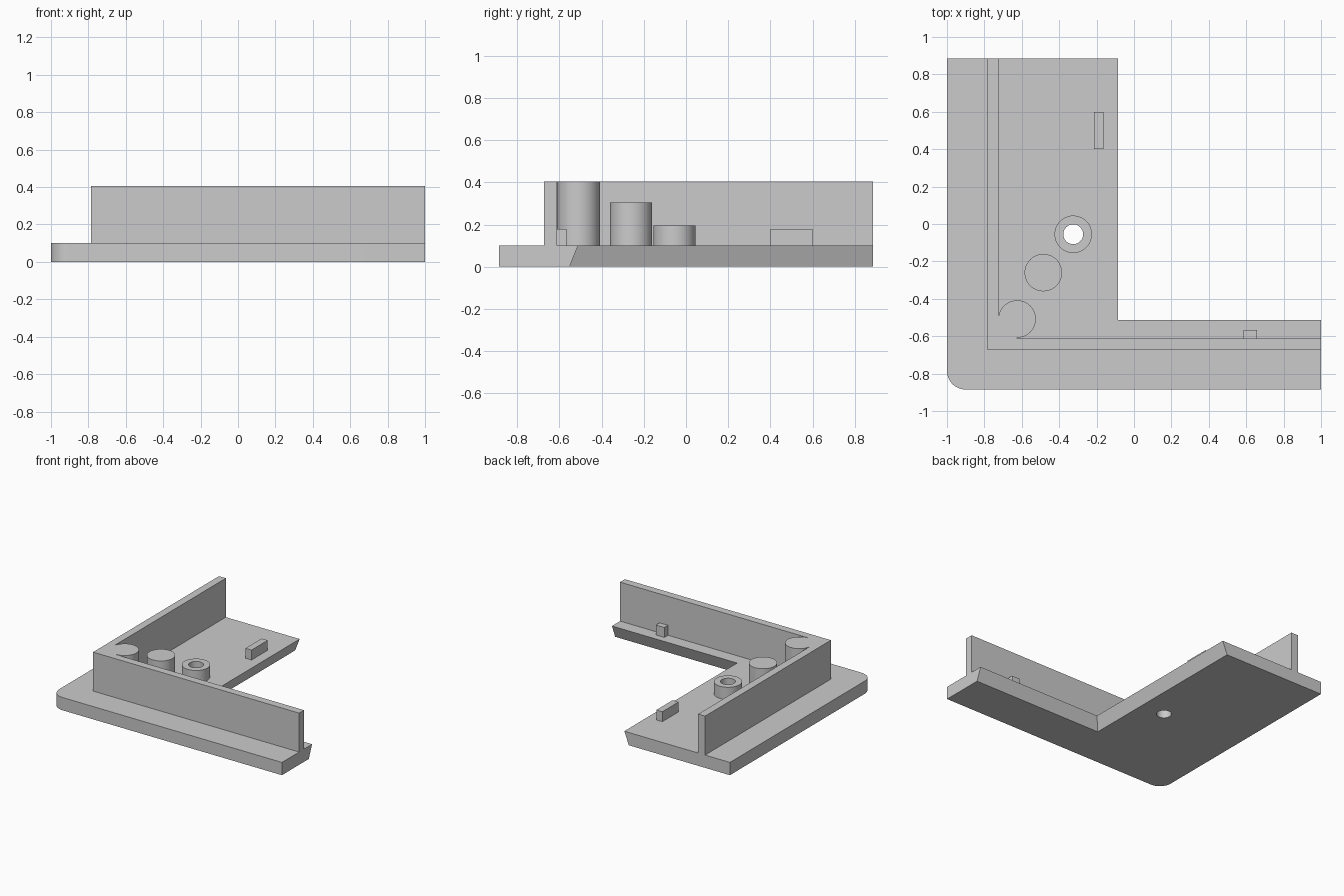
import bpy, bmesh, math
from mathutils import Vector

cube = bpy.data.objects.get("Cube")
if cube:
    bpy.data.objects.remove(cube, do_unlink=True)

grey = bpy.data.materials.new("plain grey")
grey.use_nodes = True
COLOUR = (0.6, 0.6, 0.6, 1)
grey.diffuse_color = COLOUR
grey.node_tree.nodes["Principled BSDF"].inputs["Base Color"].default_value = COLOUR

BASE_TOP = 0.1
WALL_TOP = 0.405


def loft(name, rings, cyclic=False):
    """Join matching rings of points; cap the ends or close the loop."""
    bm = bmesh.new()
    loops = [[bm.verts.new(p) for p in ring] for ring in rings]
    n = len(loops[0])
    pairs = list(zip(loops, loops[1:]))
    if cyclic:
        pairs.append((loops[-1], loops[0]))
    else:
        bm.faces.new(loops[0])
        bm.faces.new(loops[-1])
    for a, b in pairs:
        for i in range(n):
            j = (i + 1) % n
            bm.faces.new((a[i], a[j], b[j], b[i]))
    bmesh.ops.recalc_face_normals(bm, faces=bm.faces)
    mesh = bpy.data.meshes.new(name)
    bm.to_mesh(mesh)
    bm.free()
    mesh.materials.append(grey)
    obj = bpy.data.objects.new(name, mesh)
    bpy.context.collection.objects.link(obj)
    return obj


def flat(points, z):
    return [(x, y, z) for x, y in points]


def circle(cx, cy, r, z, n=48):
    return [(cx + r * math.cos(math.tau * i / n),
             cy + r * math.sin(math.tau * i / n), z) for i in range(n)]


def prism(name, points, z0, z1):
    return loft(name, [flat(points, z0), flat(points, z1)])


def box(name, x0, x1, y0, y1, z0, z1):
    return prism(name, [(x0, y0), (x1, y0), (x1, y1), (x0, y1)], z0, z1)


def smooth(obj):
    bpy.ops.object.select_all(action='DESELECT')
    obj.select_set(True)
    bpy.context.view_layer.objects.active = obj
    bpy.ops.object.shade_smooth_by_angle(angle=math.radians(30))


# L-shaped base plate: one rounded corner, undercut inner edges
def base_outline(undercut):
    r = 0.1
    corner = [(-1 + r - r * math.cos(a), -0.885 + r - r * math.sin(a))
              for a in (math.pi / 2 * i / 12 for i in range(13))]
    ix, iy = -0.085 - undercut, -0.512 - undercut
    return corner + [(1, -0.885), (1, iy), (ix, iy), (ix, 0.885), (-1, 0.885)]


base = loft("base_plate", [flat(base_outline(0.04), 0), flat(base_outline(0), BASE_TOP)])

# Screw hole through base and hollow post
hx, hy, hr = -0.325, -0.055, 0.053
cutter = loft("hole_cutter", [circle(hx, hy, hr, -0.1), circle(hx, hy, hr, 0.3)])
cutter.hide_render = True
cutter.hide_viewport = True
cutter.display_type = 'WIRE'
cut = base.modifiers.new("screw_hole", 'BOOLEAN')
cut.operation = 'DIFFERENCE'
cut.solver = 'EXACT'
cut.object = cutter
bpy.context.view_layer.update()
cut_mesh = bpy.data.meshes.new_from_object(
    base.evaluated_get(bpy.context.evaluated_depsgraph_get()))
base.modifiers.clear()
base.data = cut_mesh
bpy.data.objects.remove(cutter, do_unlink=True)
smooth(base)

post_top = 0.195
smooth(loft("hollow_post", [circle(hx, hy, 0.1, BASE_TOP), circle(hx, hy, 0.1, post_top),
                            circle(hx, hy, hr, post_top), circle(hx, hy, hr, BASE_TOP)],
            cyclic=True))

# L-shaped upright wall
prism("corner_wall", [(-0.785, -0.672), (1, -0.672), (1, -0.612), (-0.725, -0.612),
                      (-0.725, 0.885), (-0.785, 0.885)], BASE_TOP, WALL_TOP)

# Tall post blended into the wall corner, as one outline
px, py, pr = -0.625, -0.508, 0.1
arc = [(px + pr * math.cos(a), py + pr * math.sin(a))
       for a in (-math.pi / 2 + 1.5 * math.pi * i / 36 for i in range(37))]
arc = [(x, y) for x, y in arc if not (x < px and y < py)]
smooth(prism("corner_post", arc + [(-0.726, -0.613), (px, -0.613)], BASE_TOP, WALL_TOP))

# Middle post
smooth(loft("middle_post", [circle(-0.485, -0.26, 0.1, BASE_TOP),
                            circle(-0.485, -0.26, 0.1, 0.305)]))

# Small locating tabs
box("long_tab", -0.215, -0.163, 0.4, 0.6, BASE_TOP, 0.178)
box("wall_tab", 0.585, 0.658, -0.612, -0.567, BASE_TOP, 0.178)
